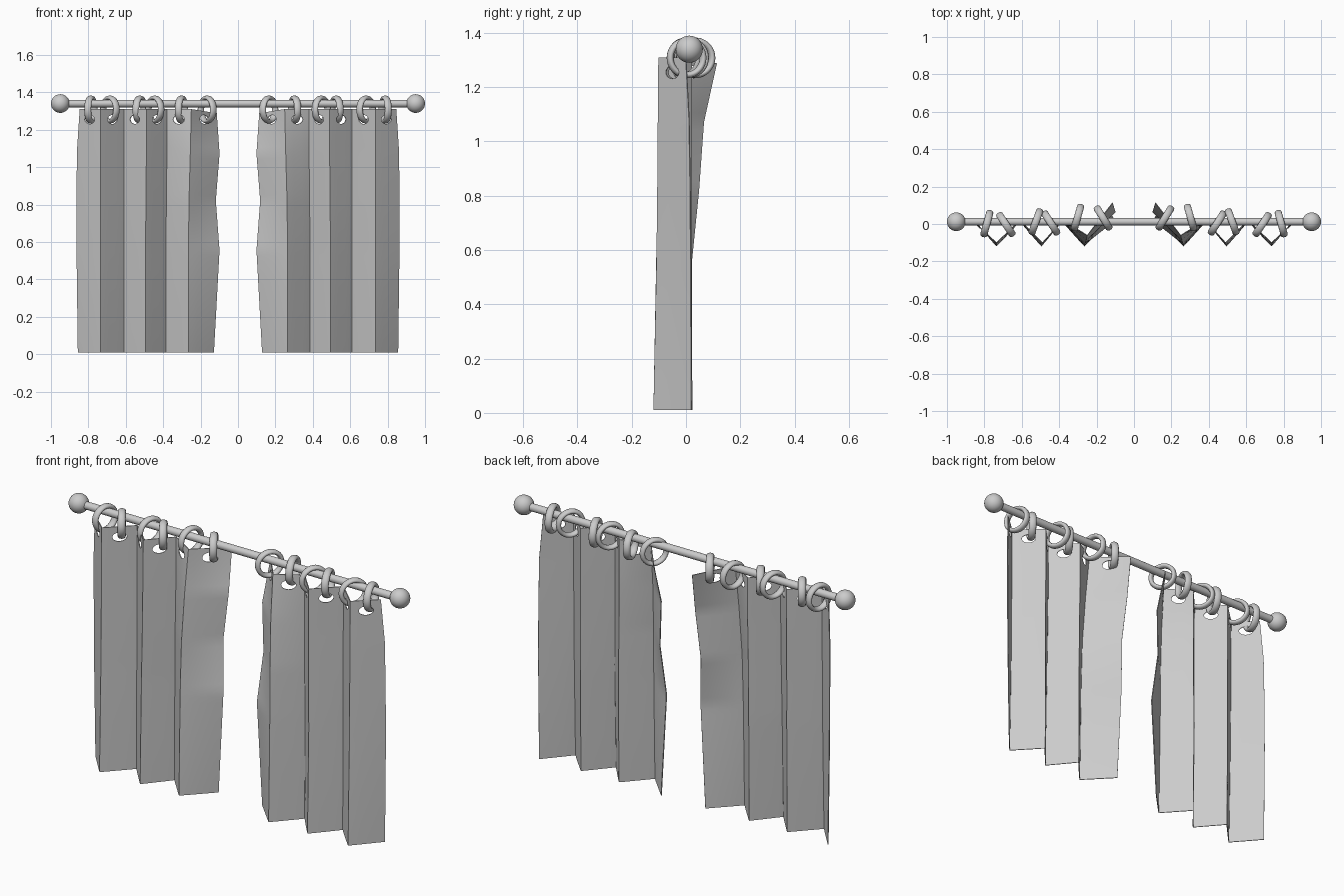
import bpy, bmesh, math
from mathutils import Vector, Matrix

if "Cube" in bpy.data.objects:
    bpy.data.objects.remove(bpy.data.objects["Cube"])

ROD_Y, ROD_Z = 0.012, 1.34


def finish(ob, angle=40):
    bpy.ops.object.select_all(action='DESELECT')
    ob.select_set(True)
    bpy.context.view_layer.objects.active = ob
    bpy.ops.object.shade_smooth_by_angle(angle=math.radians(angle))


def bm_object(name, bm):
    bmesh.ops.recalc_face_normals(bm, faces=bm.faces)
    me = bpy.data.meshes.new(name)
    bm.to_mesh(me)
    bm.free()
    ob = bpy.data.objects.new(name, me)
    bpy.context.collection.objects.link(ob)
    return ob


def mirror(ob):
    ob.modifiers.new("mirror", 'MIRROR').use_mirror_merge = False


# Rod and end balls
bpy.ops.mesh.primitive_cylinder_add(vertices=32, radius=0.02, depth=1.86,
                                    location=(0, ROD_Y, ROD_Z),
                                    rotation=(0, math.pi / 2, 0))
rod = bpy.context.object
rod.name = "curtain_rod"
finish(rod)
for side, s in (("left", -1), ("right", 1)):
    bpy.ops.mesh.primitive_uv_sphere_add(segments=32, ring_count=16, radius=0.05,
                                         location=(s * 0.95, ROD_Y, ROD_Z))
    ball = bpy.context.object
    ball.name = "rod_end_ball_" + side
    finish(ball, 60)

# Pleat outlines of one curtain at several heights: (height, fold corners in x, y)
LEVELS = [
    (0.0, [(-.855, .02), (-.735, -.118), (-.61, .015), (-.495, -.118), (-.385, .015), (-.265, -.118), (-.13, .022)]),
    (0.55, [(-.862, .018), (-.735, -.107), (-.61, .018), (-.495, -.107), (-.385, .018), (-.265, -.108), (-.10, .02)]),
    (0.82, [(-.862, .016), (-.735, -.104), (-.61, .018), (-.492, -.104), (-.383, .018), (-.262, -.102), (-.12, .047)]),
    (1.08, [(-.86, .012), (-.735, -.102), (-.61, .02), (-.49, -.102), (-.38, .02), (-.255, -.085), (-.10, .065)]),
    (1.31, [(-.845, .0), (-.735, -.10), (-.61, .02), (-.49, -.10), (-.38, .02), (-.25, -.06), (-.115, .113)]),
]


def corner(i, z):
    for (z0, a), (z1, b) in zip(LEVELS, LEVELS[1:]):
        if z <= z1:
            return Vector(a[i]).lerp(Vector(b[i]), (z - z0) / (z1 - z0))
    return Vector(LEVELS[-1][1][i])


# Pleated cloth sheet
SUB, ROWS = 6, 40
bm = bmesh.new()
grid = []
for r in range(ROWS + 1):
    z = 1.31 * r / ROWS
    row = []
    for c in range(6 * SUB + 1):
        seg = min(c // SUB, 5)
        t = c / SUB - seg
        p = corner(seg, z).lerp(corner(seg + 1, z), t)
        low = 0.01 + z * (1.30 / 1.31)
        if seg == 5:
            low -= 0.022 * t * (z / 1.31) ** 4
        row.append(bm.verts.new((p.x, p.y, low)))
    grid.append(row)
for a, b in zip(grid, grid[1:]):
    for c in range(6 * SUB):
        bm.faces.new((a[c], a[c + 1], b[c + 1], b[c]))
curtain = bm_object("curtains", bm)
sol = curtain.modifiers.new("thickness", 'SOLIDIFY')
sol.thickness, sol.offset = 0.004, 0

# Oval ring holes, one through each pleat face
bm = bmesh.new()
for i in range(6):
    a, b = corner(i, 1.255), corner(i + 1, 1.255)
    d = (b - a).normalized()
    m = (a + b) / 2
    basis = Matrix(((d.x, 0, d.y, m.x), (d.y, 0, -d.x, m.y), (0, 1, 0, 1.255), (0, 0, 0, 1)))
    bmesh.ops.create_cone(bm, cap_ends=True, segments=24, radius1=1, radius2=1, depth=1,
                          matrix=basis @ Matrix.Diagonal((0.036, 0.024, 0.04, 1)))
cutter = bm_object("hole_cutter", bm)
cutter.hide_render = True
boo = curtain.modifiers.new("holes", 'BOOLEAN')
boo.operation, boo.solver, boo.object = 'DIFFERENCE', 'EXACT', cutter
mirror(curtain)
dg = bpy.context.evaluated_depsgraph_get()
mesh = bpy.data.meshes.new_from_object(curtain.evaluated_get(dg))
curtain.modifiers.clear()
curtain.data = mesh
bpy.data.objects.remove(cutter)
finish(curtain, 35)

# Rings hanging on the rod: centre x, centre y, lean of the ring plane (dx, dy)
RINGS = [(-.787, .002, 6, 22), (-.685, -.003, -12, 18), (-.525, .012, 9, 25),
         (-.445, .005, -14, 22), (-.302, .035, 6, 21), (-.165, .032, -13, 21)]
for n, (x, y, dx, dy) in enumerate(RINGS):
    bpy.ops.mesh.primitive_torus_add(major_segments=36, minor_segments=12,
                                     major_radius=0.063, minor_radius=0.012)
    ring = bpy.context.object
    ring.name = f"curtain_ring_pair_{n + 1}"
    u = Vector((dx, dy, 0)).normalized()
    w = u.cross(Vector((0, 0, 1)))
    place = Matrix(((u.x, 0, w.x, x), (u.y, 0, w.y, y), (0, 1, 0, 1.308), (0, 0, 0, 1)))
    ring.data.transform(place @ Matrix.Diagonal((1, 1, 1.6, 1)))
    bm = bmesh.new()
    bm.from_mesh(ring.data)
    bmesh.ops.recalc_face_normals(bm, faces=bm.faces)
    bm.to_mesh(ring.data)
    bm.free()
    mirror(ring)
    finish(ring, 60)
